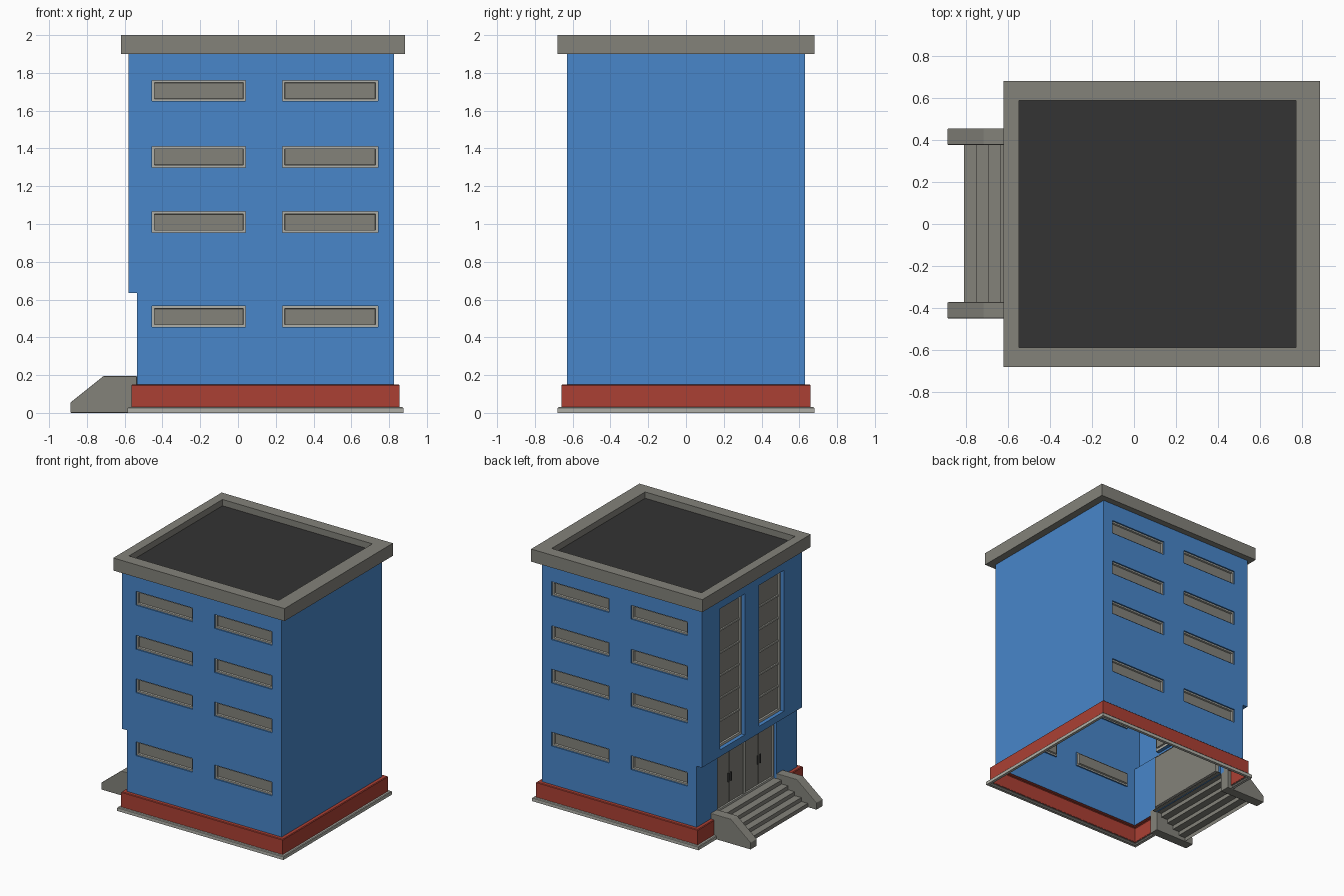
import bpy, bmesh
from mathutils import Vector

if "Cube" in bpy.data.objects:
    bpy.data.objects.remove(bpy.data.objects["Cube"])


def material(name, r, g, b):
    m = bpy.data.materials.new(name)
    m.diffuse_color = (r, g, b, 1)
    m.use_nodes = True
    m.node_tree.nodes["Principled BSDF"].inputs["Base Color"].default_value = m.diffuse_color
    return m


BLUE = material("blue_wall", 0.065, 0.240, 0.590)
RED = material("red_plinth", 0.410, 0.051, 0.034)
GREY = material("grey_concrete", 0.227, 0.223, 0.195)
LIGHT = material("light_frame", 0.434, 0.434, 0.391)
DARK = material("dark_roofing", 0.033, 0.033, 0.033)


def finish(name, bm, mats, bevel=0):
    bmesh.ops.remove_doubles(bm, verts=bm.verts, dist=1e-5)
    me = bpy.data.meshes.new(name)
    bm.to_mesh(me)
    bm.free()
    ob = bpy.data.objects.new(name, me)
    bpy.context.collection.objects.link(ob)
    for m in mats:
        me.materials.append(m)
    if bevel:
        mod = ob.modifiers.new("bevel", 'BEVEL')
        mod.width = bevel
        mod.segments = 2
    return ob


def face(bm, pts, mat=0):
    f = bm.faces.new([bm.verts.new(p) for p in pts])
    f.material_index = mat


def box(name, lo, hi, mat):
    bm = bmesh.new()
    bmesh.ops.create_cube(bm, size=1)
    lo, hi = Vector(lo), Vector(hi)
    for v in bm.verts:
        v.co = (lo + hi) / 2 + v.co * (hi - lo)
    return finish(name, bm, [mat])


def wall(name, origin, u_dir, rect, holes=(), void=None, rings=()):
    """Wall sheet with recessed openings; rings = (inset, depth, material) steps."""
    o, U, Z = Vector(origin), Vector(u_dir), Vector((0, 0, 1))
    N = U.cross(Z)
    bm = bmesh.new()

    def P(u, v, d=0):
        return o + U * u + Z * v - N * d

    def corners(h, inset, d):
        a, b, c, e = h[0] + inset, h[1] - inset, h[2] + inset, h[3] - inset
        return [P(a, c, d), P(b, c, d), P(b, e, d), P(a, e, d)]

    rects = [rect, *holes] + ([void] if void else [])
    us = sorted({x for r in rects for x in r[:2]})
    vs = sorted({x for r in rects for x in r[2:]})
    skip = list(holes) + ([void] if void else [])
    for a, b in zip(us, us[1:]):
        for c, e in zip(vs, vs[1:]):
            mu, mv = (a + b) / 2, (c + e) / 2
            if not any(r[0] < mu < r[1] and r[2] < mv < r[3] for r in skip):
                face(bm, [P(a, c), P(b, c), P(b, e), P(a, e)])
    for h in holes:
        prev = corners(h, 0, 0)
        for inset, d, m in rings:
            cur = corners(h, inset, d)
            for i in range(4):
                j = (i + 1) % 4
                face(bm, [prev[i], prev[j], cur[j], cur[i]], m)
            prev = cur
        face(bm, prev, 2)
    return finish(name, bm, [BLUE, LIGHT, GREY])


X0, XF, X1, Y = -0.535, -0.58, 0.825, 0.63
ZB, ZF, ZT = 0.15, 0.635, 1.9

# Side walls with strip windows
cols = [(-0.455, 0.04), (0.235, 0.74)]
rows = [(0.455, 0.565), (0.955, 1.065), (1.30, 1.41), (1.65, 1.76)]
strip = [(0, 0.012, 0), (0.012, 0.012, 1), (0.014, 0.026, 1)]
wall("front_wall", (0, -Y, 0), (1, 0, 0), (XF, X1, ZB, ZT),
     [c + r for c in cols for r in rows], (XF, X0, ZB, ZF), strip)
wall("back_wall", (0, Y, 0), (-1, 0, 0), (-X1, -XF, ZB, ZT),
     [(-c[1], -c[0]) + r for c in cols for r in rows], (-X0, -XF, ZB, ZF), strip)
wall("blank_wall", (X1, 0, 0), (0, 1, 0), (-Y, Y, ZB, ZT))

# Entrance side: upper bay with two tall windows, doorway below
tall = [(0, 0.03, 0), (0.02, 0.03, 1), (0.022, 0.042, 1)]
wall("entrance_bay", (XF, 0, 0), (0, -1, 0), (-Y, Y, ZF, ZT),
     [(-0.40, -0.09, 0.69, 1.81), (0.09, 0.40, 0.69, 1.81)], None, tall)
wall("entrance_wall", (X0, 0, 0), (0, -1, 0), (-Y, Y, ZB, ZF),
     [(-0.37, 0.37, 0.155, 0.615)], None,
     [(0, 0.02, 0), (0.016, 0.02, 1), (0.018, 0.035, 1)])
bm = bmesh.new()
face(bm, [(XF, -Y, ZF), (XF, Y, ZF), (X0, Y, ZF), (X0, -Y, ZF)])
finish("bay_soffit", bm, [BLUE])

# Glazing bars of the tall windows
for s in (-1, 1):
    for i in range(1, 6):
        z = 0.71 + i * 1.08 / 6
        a, b = sorted((s * 0.11, s * 0.38))
        box("glazing_bar", (XF + 0.032, a, z - 0.006), (XF + 0.042, b, z + 0.006), LIGHT)

# Door leaves, centre post and handles
xd = X0 + 0.035
box("door_post", (xd - 0.014, -0.012, 0.172), (xd, 0.012, 0.598), LIGHT)
for s in (-1, 1):
    for k in (0, 1):
        a, b = sorted((s * (0.016 + k * 0.169), s * (0.180 + k * 0.169)))
        box("door_leaf", (xd - 0.008, a, 0.176), (xd, b, 0.594), GREY)
        h = s * (0.183 + (k * 2 - 1) * 0.016)
        box("door_handle", (xd - 0.018, h - 0.004, 0.34), (xd - 0.008, h + 0.004, 0.41), DARK)


# Plinth and kerb swept round the walls, open at the entrance
def skirt(name, profile, mat):
    path = [(X0, 0.43, 0, 1), (X0, Y, 1, 1), (X1, Y, 1, 1), (X1, -Y, 1, 1),
            (X0, -Y, 1, 1), (X0, -0.43, 0, 1)]
    bm = bmesh.new()

    def P(p, q):
        sx = -1 if p[0] < 0 else 1
        sy = p[2] * (1 if p[1] > 0 else -1)
        return (p[0] + sx * q[0], p[1] + sy * q[0], q[1])
    for p, n in zip(path, path[1:]):
        for q, r in zip(profile, profile[1:]):
            face(bm, [P(p, q), P(n, q), P(n, r), P(p, r)])
    finish(name, bm, [mat])


skirt("plinth", [(0, 0.15), (0.025, 0.15), (0.03, 0.145), (0.03, 0.025)], RED)
skirt("kerb", [(0.028, 0.03), (0.045, 0.03), (0.05, 0.025), (0.05, 0), (0.028, 0)], LIGHT)

# Entrance steps as one folded sheet
prof = [(-0.81, 0)]
for i in range(5):
    z = 0.031 * (i + 1)
    prof += [(-0.81 + 0.0575 * i, z), (-0.81 + 0.0575 * (i + 1) if i < 4 else xd, z)]
bm = bmesh.new()
for p, q in zip(prof, prof[1:]):
    face(bm, [(p[0], 0.38, p[1]), (p[0], -0.38, p[1]), (q[0], -0.38, q[1]), (q[0], 0.38, q[1])])
finish("steps", bm, [GREY])

# Sloped cheek walls beside the steps
side = [(-0.887, 0), (X0, 0), (X0, 0.195), (-0.712, 0.195), (-0.887, 0.055)]
for a, b in ((-0.449, -0.372), (0.376, 0.455)):
    bm = bmesh.new()
    face(bm, [(x, a, z) for x, z in side])
    face(bm, [(x, b, z) for x, z in reversed(side)])
    for p, q in zip(side, side[1:] + side[:1]):
        face(bm, [(p[0], a, p[1]), (p[0], b, p[1]), (q[0], b, q[1]), (q[0], a, q[1])])
    bmesh.ops.remove_doubles(bm, verts=bm.verts, dist=1e-5)
    bmesh.ops.recalc_face_normals(bm, faces=bm.faces)
    finish("step_cheek", bm, [GREY], 0.004)

# Roof parapet ring and dark deck
outer, inner = (-0.62, 0.885, -0.68, 0.68), (-0.547, 0.77, -0.587, 0.587)
loops = [[(r[0], r[2], z), (r[1], r[2], z), (r[1], r[3], z), (r[0], r[3], z)]
         for r, z in ((outer, 1.9), (outer, 2.0), (inner, 2.0), (inner, 1.9))]
bm = bmesh.new()
for A, B in zip(loops, loops[1:] + loops[:1]):
    for i in range(4):
        j = (i + 1) % 4
        face(bm, [A[i], A[j], B[j], B[i]])
finish("parapet", bm, [GREY])
box("roof_deck", (inner[0], inner[2], 1.90), (inner[1], inner[3], 1.95), DARK)
